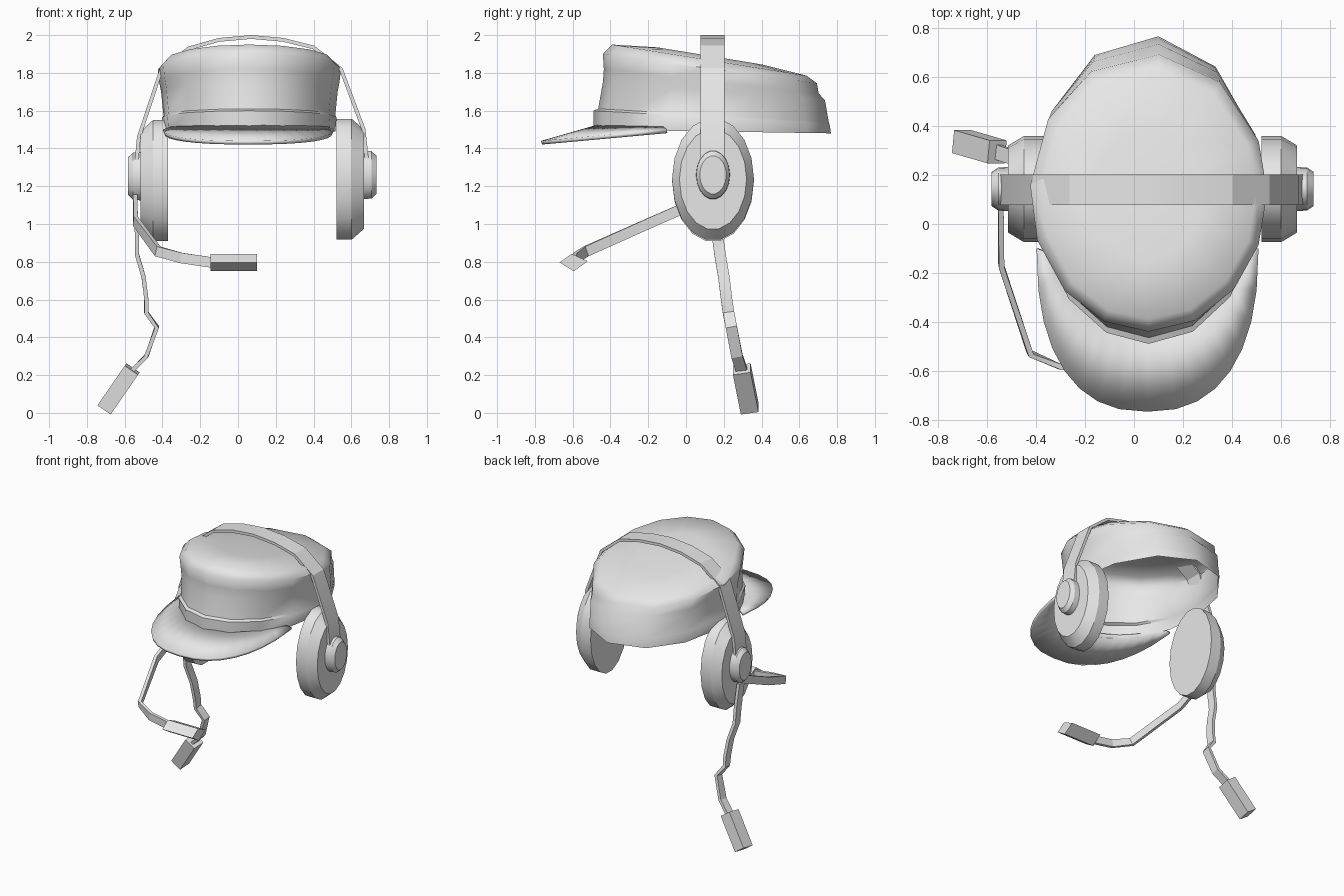
import bpy
from math import sin, cos, radians, copysign, pi
from mathutils import Vector

if "Cube" in bpy.data.objects:
    bpy.data.objects.remove(bpy.data.objects["Cube"])

grey = bpy.data.materials.new("light_grey")
grey.use_nodes = True
grey.diffuse_color = (0.8, 0.8, 0.8, 1)
grey.node_tree.nodes["Principled BSDF"].inputs["Base Color"].default_value = (0.8, 0.8, 0.8, 1)


def make(name, verts, faces, angle=30):
    mesh = bpy.data.meshes.new(name)
    mesh.from_pydata([tuple(v) for v in verts], [], faces)
    mesh.materials.append(grey)
    obj = bpy.data.objects.new(name, mesh)
    bpy.context.collection.objects.link(obj)
    bpy.ops.object.select_all(action='DESELECT')
    bpy.context.view_layer.objects.active = obj
    obj.select_set(True)
    bpy.ops.object.mode_set(mode='EDIT')
    bpy.ops.mesh.select_all(action='SELECT')
    bpy.ops.mesh.normals_make_consistent(inside=False)
    bpy.ops.object.mode_set(mode='OBJECT')
    bpy.ops.object.shade_smooth_by_angle(angle=radians(angle))
    return obj


def loft(name, rings, angle=30, cap_start=True, cap_end=True):
    """Skin a list of equal-length closed rings."""
    n = len(rings[0])
    verts = [v for ring in rings for v in ring]
    faces = [(r * n + i, r * n + (i + 1) % n, (r + 1) * n + (i + 1) % n, (r + 1) * n + i)
             for r in range(len(rings) - 1) for i in range(n)]
    if cap_start:
        faces.append(tuple(range(n)))
    if cap_end:
        faces.append(tuple(range(len(verts) - n, len(verts))))
    return make(name, verts, faces, angle)


def strap(name, path, side, width, thick):
    """Flat bar along a path; side is the direction of its width."""
    pts = [Vector(p) for p in path]
    rings = []
    for i, p in enumerate(pts):
        d = (pts[min(i + 1, len(pts) - 1)] - pts[max(i - 1, 0)]).normalized()
        s = Vector(side)
        s = (s - d * s.dot(d)).normalized()
        n = d.cross(s)
        rings.append([p + s * a * width / 2 + n * b * thick / 2
                      for a, b in ((-1, -1), (1, -1), (1, 1), (-1, 1))])
    return loft(name, rings, 20)


CX = 0.06  # cap centre line

# Cap: tilted oval rings (front y, front z, back y, back z, half width)
angles = (0, 22, 53, 85, 119, 148, 177, 200, 225, 248, 270, 293, 316, 338)


def cap_ring(yf, zf, yb, zb, half):
    ring = []
    for a in map(radians, angles):
        t = (1 + sin(a)) / 2
        ring.append((CX + half * cos(a), yf + (yb - yf) * t, zf + (zb - zf) * t))
    return ring


cap_profile = [
    (-0.49, 1.50, 0.77, 1.48, 0.455),
    (-0.49, 1.60, 0.762, 1.53, 0.462),
    (-0.465, 1.61, 0.758, 1.54, 0.455),
    (-0.44, 1.75, 0.738, 1.655, 0.468),
    (-0.435, 1.82, 0.705, 1.69, 0.478),
    (-0.44, 1.90, 0.695, 1.745, 0.485),
    (-0.39, 1.95, 0.64, 1.785, 0.44),
    (-0.15, 1.935, 0.40, 1.845, 0.22),
]
loft("cap", [cap_ring(*p) for p in cap_profile], 50, cap_start=False)

# Brim: strip from the band to a rounded outer edge
N = 16
inner, outer = [], []
for i in range(N + 1):
    a = radians(205 + 130 * i / N)
    inner.append((CX + 0.455 * cos(a), 0.14 + 0.61 * sin(a), 1.50 - 0.015 * sin(a)))
    b = pi + pi * i / N
    x = copysign(abs(cos(b)) ** 0.83, cos(b))
    y = -0.1 - 0.665 * abs(sin(b)) ** 0.83
    outer.append((CX - 0.005 + 0.45 * x, y, 1.43 + 0.09 * (y + 0.77)))
brim = make("brim", inner + outer,
            [(i, i + 1, N + 2 + i, N + 1 + i) for i in range(N)], 40)
solid = brim.modifiers.new("thickness", 'SOLIDIFY')
solid.thickness = 0.02
solid.offset = 0


# Ear cups and hubs: oval sections stacked along x
def oval(x, z, ry, rz, n=18):
    return [(x, 0.143 + ry * cos(2 * pi * i / n), z + rz * sin(2 * pi * i / n))
            for i in range(n)]


for label, sgn, x0, z0 in (("left", 1, 0.522, 1.237), ("right", -1, -0.37, 1.23)):
    loft(label + "_ear_cup", [oval(x0 + sgn * d, z0, 0.217 * k, 0.325 * k)
                              for d, k in ((0, 1), (0.08, 1), (0.145, 0.82))])
    hub_x = x0 + sgn * 0.14
    loft(label + "_hub", [oval(hub_x + sgn * d, z0 + 0.023, 0.09 * k, 0.13 * k)
                          for d, k in ((0, 1), (0.045, 0.98), (0.072, 0.78))])

# Headband arching over the cap
band = [(-0.54, 1.3), (-0.525, 1.46), (-0.405, 1.82), (-0.26, 1.93), (-0.1, 1.975),
        (0.07, 1.99), (0.24, 1.975), (0.4, 1.935), (0.545, 1.82), (0.665, 1.5), (0.685, 1.31)]
strap("headband", [(x, 0.14, z) for x, z in band], (0, 1, 0), 0.125, 0.02)

# Microphone boom and head
strap("microphone_boom", [(-0.545, 0.14, 1.15), (-0.543, -0.17, 1.015), (-0.425, -0.53, 0.855),
                          (-0.3, -0.585, 0.82), (-0.13, -0.595, 0.795)],
      (0, 0, 1), 0.055, 0.022)
diamond = [(-0.67, 0.797), (-0.605, 0.842), (-0.52, 0.803), (-0.595, 0.75)]
loft("microphone", [[(x, y, z) for y, z in diamond] for x in (-0.145, 0.1)], 20)

# Hanging cord and its plug
strap("cord", [(-0.545, 0.145, 1.12), (-0.535, 0.165, 0.95), (-0.535, 0.18, 0.84),
               (-0.5, 0.2, 0.72), (-0.485, 0.215, 0.6), (-0.485, 0.225, 0.53),
               (-0.43, 0.24, 0.455), (-0.485, 0.27, 0.3), (-0.575, 0.3, 0.21)],
      (0, 1, 0), 0.06, 0.022)
strap("plug", [(-0.56, 0.295, 0.232), (-0.705, 0.337, 0.022)], (0, 1, 0), 0.095, 0.085)
